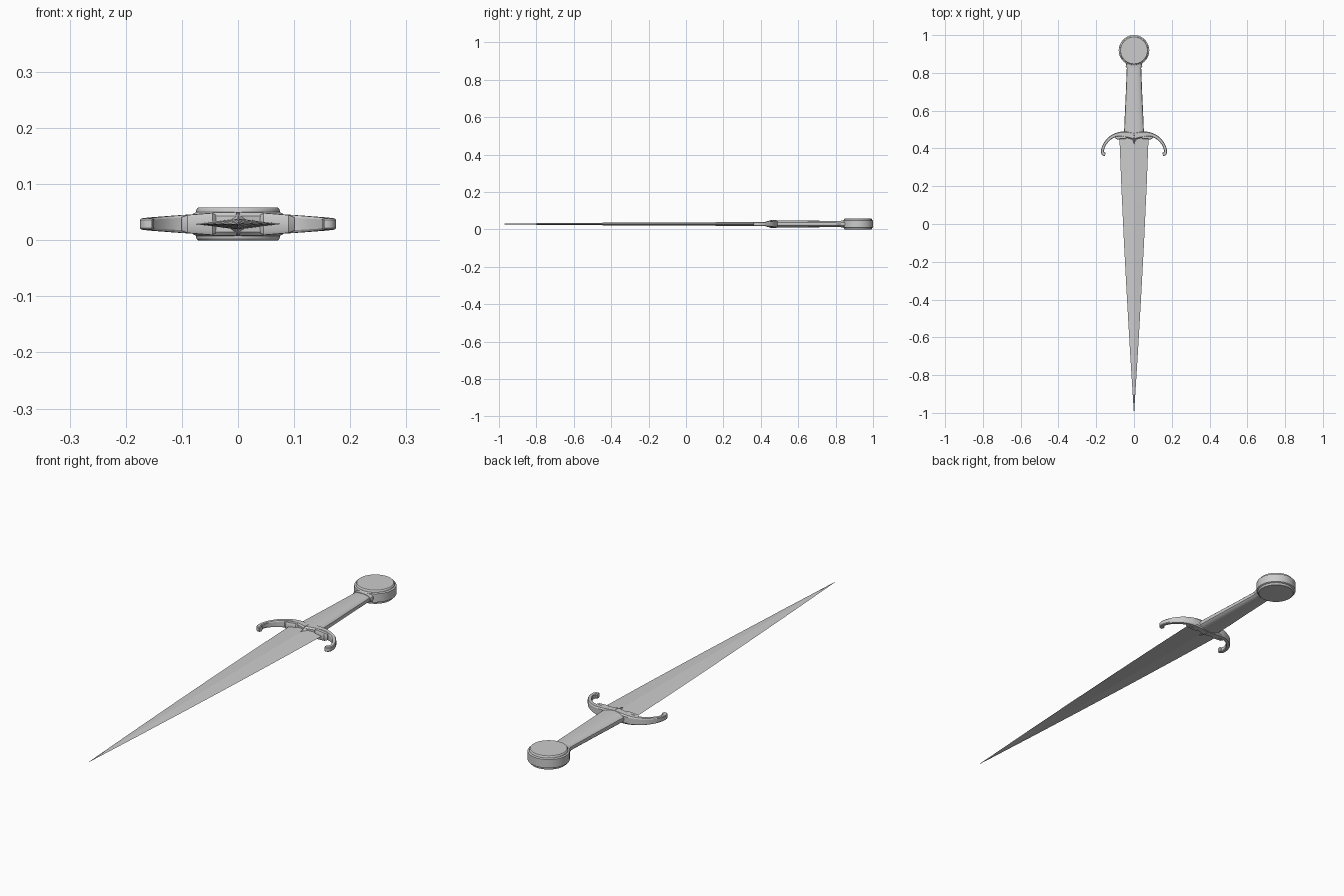
import bpy, bmesh, math
from mathutils import Vector

if "Cube" in bpy.data.objects:
    bpy.data.objects.remove(bpy.data.objects["Cube"])

ZC = 0.029   # mid-plane height of the dagger


def finish(name, bm, angle=30):
    bmesh.ops.recalc_face_normals(bm, faces=bm.faces)
    me = bpy.data.meshes.new(name)
    bm.to_mesh(me)
    bm.free()
    ob = bpy.data.objects.new(name, me)
    bpy.context.collection.objects.link(ob)
    bpy.ops.object.select_all(action='DESELECT')
    bpy.context.view_layer.objects.active = ob
    ob.select_set(True)
    bpy.ops.object.shade_smooth_by_angle(angle=math.radians(angle))
    return ob


def resample(rows, n):
    # Catmull-Rom smoothing of (x, y, half width, half height) rows
    v = [Vector(r) for r in rows]
    v = [2 * v[0] - v[1]] + v + [2 * v[-1] - v[-2]]
    out = []
    for a, b, c, d in zip(v, v[1:], v[2:], v[3:]):
        for k in range(n):
            t = k / n
            out.append(0.5 * (2*b + (c-a)*t + (2*a-5*b+4*c-d)*t*t + (3*b-a-3*c+d)*t**3))
    return out + [v[-2]]


def sweep(name, rows, section, mirror=False, angle=30):
    # Loft a unit section along a path lying in the mid-plane
    bm = bmesh.new()
    rings = []
    for i, (x, y, w, h) in enumerate(rows):
        a, b = rows[max(i-1, 0)], rows[min(i+1, len(rows)-1)]
        t = Vector((b[0]-a[0], b[1]-a[1])).normalized()
        rings.append([bm.verts.new((x - t.y*u*w, y + t.x*u*w, ZC + s*h)) for u, s in section])
    n = len(section)
    for r, q in zip(rings, rings[1:]):
        for j in range(n):
            bm.faces.new((r[j], r[(j+1) % n], q[(j+1) % n], q[j]))
    bm.faces.new(rings[0])
    bm.faces.new(rings[-1])
    ob = finish(name, bm, angle)
    if mirror:
        m = ob.modifiers.new("mirror", 'MIRROR')
        m.use_axis[0] = True
    return ob


def rounded(p, n=20):
    # Superellipse section
    f = lambda c: math.copysign(abs(c) ** (2 / p), c)
    return [(f(math.cos(2*math.pi*k/n)), f(math.sin(2*math.pi*k/n))) for k in range(n)]


DIAMOND = [(1, 0), (0, 1), (-1, 0), (0, -1)]
BEVELLED = [(1, .7), (.7, 1), (-.7, 1), (-1, .7), (-1, -.7), (-.7, -1), (.7, -1), (1, -.7)]

# Blade: long tapering diamond section
sweep("blade", [(0, .48, .078, .010), (0, .2, .067, .0095), (0, -.1, .053, .0085),
                (0, -.4, .037, .007), (0, -.7, .0195, .005), (0, -.9, .007, .003),
                (0, -1, .0006, .0006)], DIAMOND, angle=8)

# Grip: flattened oval, widening towards the guard
sweep("grip", [(0, .855, .037, .016), (0, .7, .043, .0175), (0, .55, .050, .019),
               (0, .47, .053, .020)], rounded(2.6))
sweep("grip_collar", [(0, .85, .041, .018), (0, .836, .044, .019), (0, .828, .041, .018)],
      rounded(2.6))

# Guard arms: curved, tapering, with hooked tips
arm = [(0, .466, .020, .021), (.045, .474, .016, .020), (.085, .474, .011, .017),
       (.125, .456, .009, .014), (.155, .422, .008, .0115), (.1665, .39, .008, .010),
       (.163, .372, .009, .010), (.152, .369, .009, .010)]
sweep("guard_arm", resample(arm, 5), BEVELLED, mirror=True)

# Small rounded lugs clasping the blade shoulders
lug = [(.040, .461, .004, .016), (.046, .459, .009, .0195), (.090, .457, .009, .016),
       (.100, .459, .004, .012)]
sweep("guard_lug", lug, BEVELLED, mirror=True)

# Pointed ridged tongue at the centre of the guard
sweep("guard_point", [(0, .47, .045, .022), (0, .452, .024, .020), (0, .435, .010, .015),
                      (0, .415, .001, .009)], DIAMOND, angle=15)

# Disc pommel: lathed profile with stepped rims
profile = [(0, 0), (.071, 0), (.074, .003), (.075, .008), (.081, .011), (.081, .047),
           (.075, .050), (.074, .055), (.071, .058), (0, .058)]
bm = bmesh.new()
pts = [bm.verts.new((r, .919, z)) for r, z in profile]
edges = [bm.edges.new(e) for e in zip(pts, pts[1:])]
bmesh.ops.spin(bm, geom=pts + edges, cent=(0, .919, 0), axis=(0, 0, 1),
               angle=2 * math.pi, steps=48)
bmesh.ops.remove_doubles(bm, verts=bm.verts, dist=1e-5)
finish("pommel", bm)
